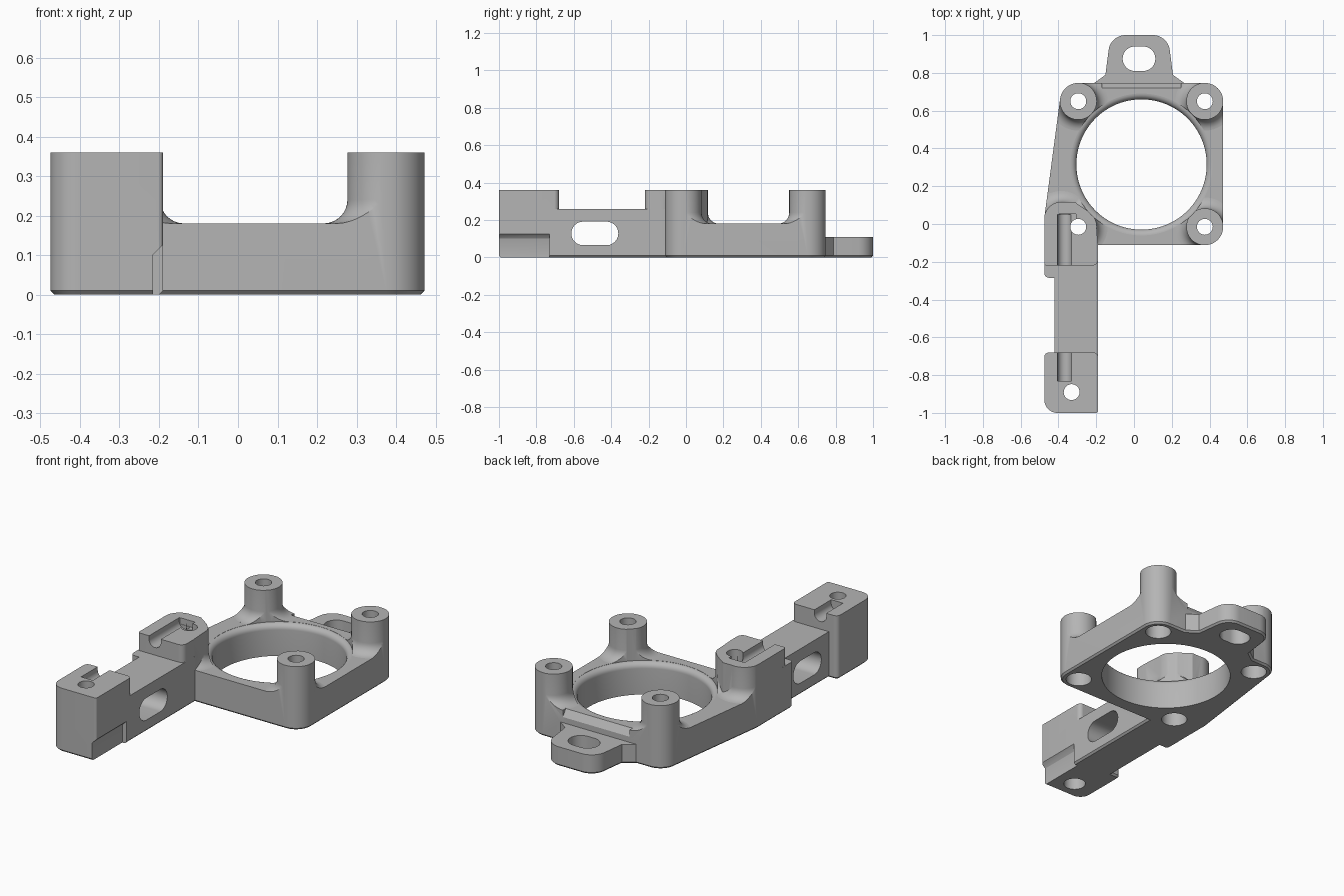
import bpy, bmesh, math

if "Cube" in bpy.data.objects:
    bpy.data.objects.remove(bpy.data.objects["Cube"], do_unlink=True)

grey = bpy.data.materials.new("mid grey")
grey.use_nodes = True
colour = (0.46, 0.46, 0.46, 1)
grey.diffuse_color = colour
grey.node_tree.nodes["Principled BSDF"].inputs["Base Color"].default_value = colour


def add_object(name, bm):
    bmesh.ops.recalc_face_normals(bm, faces=bm.faces[:])
    mesh = bpy.data.meshes.new(name)
    bm.to_mesh(mesh)
    bm.free()
    mesh.materials.append(grey)
    obj = bpy.data.objects.new(name, mesh)
    bpy.context.collection.objects.link(obj)
    return obj


def hull(name, discs, low, high, axis="z", chamfer=0.0, segs=48):
    """Prism around a set of discs (u, v, radius), with an optional low chamfer."""
    layers = [(low, chamfer), (high, 0)]
    if chamfer:
        layers.insert(1, (low + chamfer, 0))
    bm = bmesh.new()
    for t, inset in layers:
        for u, v, r in discs:
            for i in range(segs):
                a = math.tau * i / segs
                p = u + (r - inset) * math.cos(a)
                q = v + (r - inset) * math.sin(a)
                bm.verts.new({"z": (p, q, t), "y": (p, t, q), "x": (t, p, q)}[axis])
    out = bmesh.ops.convex_hull(bm, input=bm.verts[:])
    loose = {v for v in out["geom_interior"] + out["geom_unused"]
             if isinstance(v, bmesh.types.BMVert) and v.is_valid}
    bmesh.ops.delete(bm, geom=list(loose), context="VERTS")
    bmesh.ops.dissolve_limit(bm, angle_limit=math.radians(0.5),
                             verts=bm.verts[:], edges=bm.edges[:])
    return add_object(name, bm)


def block(name, x0, x1, y0, y1, low, high, r=0.012, axis="z", chamfer=0.0):
    corners = [(x, y, r) for x in (x0 + r, x1 - r) for y in (y0 + r, y1 - r)]
    return hull(name, corners, low, high, axis, chamfer, 16)


def lathe(name, profile, x, y, segs=64):
    bm = bmesh.new()
    verts = [bm.verts.new((r, 0, z)) for r, z in profile]
    edges = [bm.edges.new(pair) for pair in zip(verts, verts[1:])]
    bmesh.ops.spin(bm, geom=verts + edges, cent=(0, 0, 0), axis=(0, 0, 1),
                   angle=math.tau, steps=segs, use_duplicate=False)
    bmesh.ops.remove_doubles(bm, verts=bm.verts[:], dist=0.0001)
    bmesh.ops.translate(bm, verts=bm.verts[:], vec=(x, y, 0))
    return add_object(name, bm)


def combine(target, operation, *parts):
    for part in parts:
        mod = target.modifiers.new(operation.lower(), "BOOLEAN")
        mod.operation, mod.solver, mod.object = operation, "EXACT", part
        graph = bpy.context.evaluated_depsgraph_get()
        mesh = bpy.data.meshes.new_from_object(target.evaluated_get(graph))
        target.modifiers.clear()
        target.data = mesh
        bpy.data.objects.remove(part, do_unlink=True)


def arc(cx, cz, r, start, end, steps=8):
    angles = [math.radians(start + (end - start) * i / steps) for i in range(steps + 1)]
    return [(cx + r * math.cos(a), cz + r * math.sin(a)) for a in angles]


TOP, DECK, CH, FIL = 0.36, 0.18, 0.01, 0.06
L, R, B, F = -0.295, 0.375, 0.65, -0.015
posts = [(L, B), (R, B), (R, F), (L, F)]
shoulder = (-0.385, 0.026)


# Deck with flared posts, trimmed to the rounded outline
def flared_post(x, y, r):
    flare = arc(r + FIL, DECK + FIL, FIL, 180, 268)
    return lathe("post", [(0, 0.4), (r, 0.4)] + flare
                 + [(r + FIL, 0.1), (0, 0.1)], x, y)


bracket = block("mounting_bracket", -0.7, 0.7, -0.4, 1, -0.1, DECK)
combine(bracket, "UNION", *[flared_post(x, y, 0.098) for x, y in posts],
        flared_post(*shoulder, 0.091))
combine(bracket, "INTERSECT",
        hull("outline", [(x, y, 0.097) for x, y in posts] + [(*shoulder, 0.09)],
             0, TOP, chamfer=CH))

# Sloped back edge between the rear posts
combine(bracket, "DIFFERENCE",
        hull("back_slope", [(0.715, 0.19, 0.001), (0.77, 0.11, 0.001), (0.77, 0.19, 0.001)],
             -0.17, 0.25, axis="x", segs=8))

# Rear tab, clamp blocks and arm
combine(
    bracket, "UNION",
    hull("tab", [(-0.045, 0.91, 0.09), (0.1, 0.91, 0.09),
                 (-0.13, 0.72, 0.03), (0.185, 0.72, 0.03)], 0, 0.11, chamfer=CH),
    hull("tab_root", [(-0.21, 0.72, 0.022), (0.265, 0.72, 0.022),
                      (-0.13, 0.79, 0.012), (0.185, 0.79, 0.012)], 0, 0.11, chamfer=CH),
    hull("rear_block", [(*shoulder, 0.09), (-0.317, 0.104, 0.012), (L, F, 0.097),
                        (-0.462, -0.208, 0.012), (-0.222, -0.188, 0.032),
                        (-0.205, -0.13, 0.015)], 0, TOP, chamfer=CH),
    block("arm", -0.42, -0.19, -0.8, -0.1, 0, 0.26, chamfer=CH),
    block("arm_shoulder", -0.475, -0.25, -0.285, -0.15, 0, 0.26, 0.025, chamfer=CH),
    hull("front_block", [(-0.405, -0.93, 0.07), (-0.202, -0.988, 0.012),
                         (-0.45, -0.705, 0.025), (-0.215, -0.705, 0.025)],
         0, TOP, chamfer=CH))

# Central opening with a rounded rim
rim = arc(0.377, 0.147, 0.032, 180, 92)
combine(bracket, "DIFFERENCE",
        lathe("opening", [(0, -0.1), (0.345, -0.1)] + rim
              + [(0.377, 0.5), (0, 0.5)], 0.04, 0.315, 96))

# Screw holes, wider from below
for x, y, wide, depth in [(x, y, 0.068, 0.15) for x, y in posts] + [(-0.33, -0.89, 0.058, 0.1)]:
    combine(bracket, "DIFFERENCE",
            lathe("screw_hole", [(0, -0.1), (wide, -0.1), (wide, depth), (0.042, depth),
                                 (0.042, 0.5), (0, 0.5)], x, y, 40))

# Slots, rod grooves, latch recess and side undercut
combine(
    bracket, "DIFFERENCE",
    hull("tab_slot", [(0.005, 0.875, 0.065), (0.048, 0.875, 0.065)], -0.1, 0.3),
    hull("arm_slot", [(-0.55, 0.128, 0.063), (-0.425, 0.128, 0.063)], -0.6, -0.1, axis="x"),
    hull("rear_groove", [(-0.367, 0.34, 0.037), (-0.367, 0.42, 0.037)], -0.25, 0.05, axis="y"),
    hull("front_groove", [(-0.367, 0.34, 0.037), (-0.367, 0.42, 0.037)], -0.83, -0.6, axis="y"),
    block("latch_recess", -0.4, -0.305, 0.012, 0.052, 0.325, 0.45, 0.005),
    hull("side_undercut", [(-0.214, -0.05, 0.001), (-0.214, 0.1, 0.001),
                           (-0.15, 0.164, 0.001), (-0.15, -0.05, 0.001)],
         -1.1, -0.73, axis="y", segs=8))

# Smooth shading with crisp edges
bpy.ops.object.select_all(action="DESELECT")
bracket.select_set(True)
bpy.context.view_layer.objects.active = bracket
bpy.ops.object.shade_smooth_by_angle(angle=math.radians(30))
